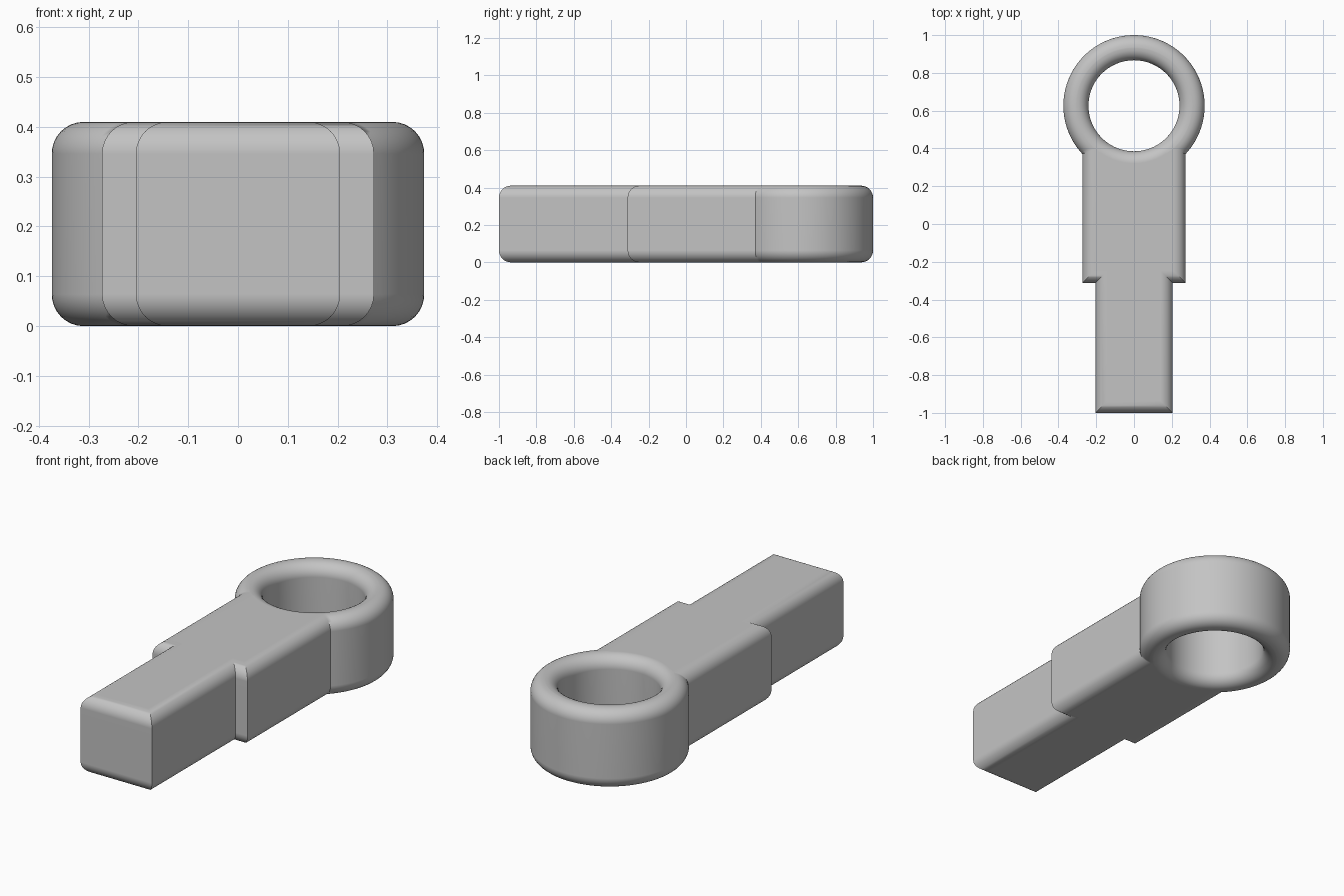
import bpy, bmesh
from math import sin, cos, pi, sqrt, atan2, radians

cube = bpy.data.objects.get("Cube")
if cube:
    bpy.data.objects.remove(cube, do_unlink=True)

HEIGHT, FILLET = 0.41, 0.064
SHANK, BODY, STEP_Y = 0.205, 0.273, -0.312     # half widths and shoulder position
RING_Y, RING_R, HOLE_R = 0.626, 0.374, 0.241
ARC, ROUND = 96, 8                              # ring and fillet segments

grey = bpy.data.materials.new("plain grey")
grey.use_nodes = True
colour = (0.55, 0.55, 0.55, 1)
grey.diffuse_color = colour
grey.node_tree.nodes["Principled BSDF"].inputs["Base Color"].default_value = colour


def outline(d):
    """Outer contour moved inward by d: stepped handle running into the ring."""
    s, b, r = SHANK - d, BODY - d, RING_R - d
    start = atan2(-sqrt(r * r - b * b), b)
    sweep = pi - 2 * start
    pts = [(-b, STEP_Y + d), (-s, STEP_Y + d), (-s, -1 + d),
           (s, -1 + d), (s, STEP_Y + d), (b, STEP_Y + d)]
    for i in range(ARC + 1):
        a = start + sweep * i / ARC
        pts.append((r * cos(a), RING_Y + r * sin(a)))
    return pts


def hole(d):
    """Round opening, widened by d."""
    r = HOLE_R + d
    return [(r * cos(2 * pi * i / ARC), RING_Y + r * sin(2 * pi * i / ARC))
            for i in range(ARC)]


# Rounded edge profile as (inset, height) from bottom to top
quarter = [(FILLET * (1 - sin(pi / 2 * i / ROUND)), FILLET * (1 - cos(pi / 2 * i / ROUND)))
           for i in range(ROUND + 1)]
levels = quarter + [(d, HEIGHT - z) for d, z in reversed(quarter)]

bm = bmesh.new()


def wall(contour):
    """Stack the contour through all levels; return the bottom and top loops."""
    rows = [[bm.verts.new((x, y, z)) for x, y in contour(d)] for d, z in levels]
    for low, high in zip(rows, rows[1:]):
        for i in range(len(low)):
            j = (i + 1) % len(low)
            bm.faces.new((low[i], low[j], high[j], high[i]))
    return rows[0], rows[-1]


def loop_edges(verts):
    return [bm.edges.get((verts[i - 1], verts[i])) for i in range(len(verts))]


# Side walls, then flat top and bottom faces around the opening
for outer, inner in zip(wall(outline), wall(hole)):
    bmesh.ops.triangle_fill(bm, use_beauty=True, use_dissolve=False,
                            edges=loop_edges(outer) + loop_edges(inner))
bmesh.ops.recalc_face_normals(bm, faces=bm.faces[:])

mesh = bpy.data.meshes.new("ring_handle")
bm.to_mesh(mesh)
bm.free()
mesh.materials.append(grey)
handle = bpy.data.objects.new("ring_handle", mesh)
bpy.context.collection.objects.link(handle)

# Smooth fillets with sharp corners and level flats
bpy.ops.object.select_all(action='DESELECT')
handle.select_set(True)
bpy.context.view_layer.objects.active = handle
bpy.ops.object.shade_smooth_by_angle(angle=radians(30))
normals = handle.modifiers.new("flat_normals", 'WEIGHTED_NORMAL')
normals.keep_sharp = True
